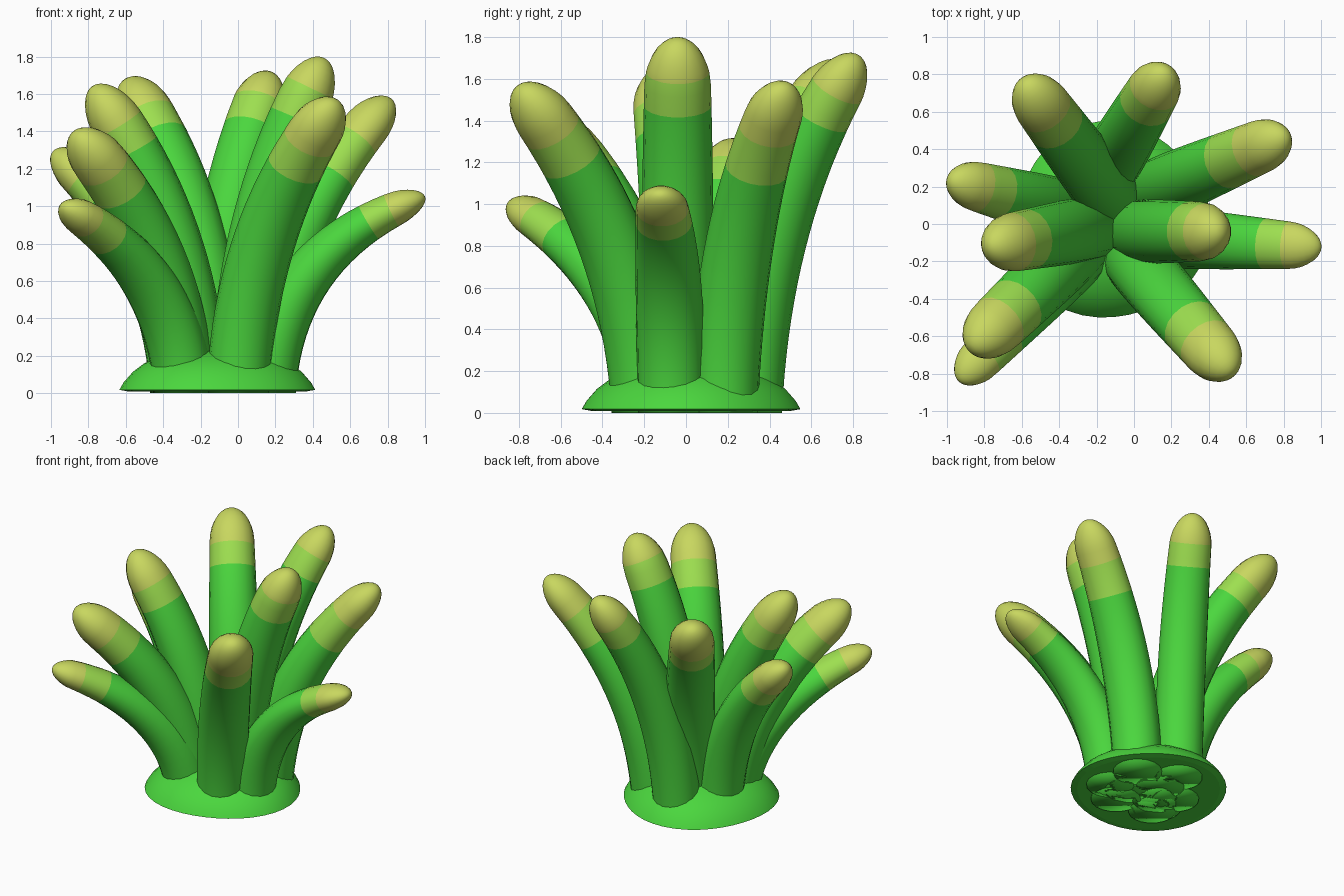
import bpy, bmesh, math
from mathutils import Vector

if "Cube" in bpy.data.objects:
    bpy.data.objects.remove(bpy.data.objects["Cube"])


def material(name, col):
    m = bpy.data.materials.new(name)
    m.diffuse_color = (*col, 1)
    m.use_nodes = True
    m.node_tree.nodes["Principled BSDF"].inputs["Base Color"].default_value = m.diffuse_color
    return m


GREEN = material("leaf green", (0.07, 0.68, 0.048))
LIME = material("lime band", (0.34, 0.74, 0.08))
YELLOW = material("yellow tip", (0.58, 0.68, 0.115))


def finish(bm, name, mats):
    bmesh.ops.recalc_face_normals(bm, faces=bm.faces)
    me = bpy.data.meshes.new(name)
    bm.to_mesh(me)
    bm.free()
    for m in mats:
        me.materials.append(m)
    ob = bpy.data.objects.new(name, me)
    bpy.context.collection.objects.link(ob)
    for p in me.polygons:
        p.use_smooth = True
    return ob


def skin(bm, rings):
    """Join consecutive rings with quads; returns faces per band."""
    bands = []
    for a, b in zip(rings, rings[1:]):
        n = len(a)
        bands.append([bm.faces.new((a[i], a[(i + 1) % n], b[(i + 1) % n], b[i]))
                      for i in range(n)])
    bm.faces.new(rings[0])
    bm.faces.new(rings[-1])
    return bands


def foot_point(r, z, a):
    """Point on the foot, which bulges slightly to the front left."""
    u = a - math.pi / 4
    r *= 1 - 0.03 * (math.cos(u) + math.cos(3 * u))
    return (-0.11 + r * math.cos(a), 0.025 + r * math.sin(a), z)


# Low domed foot
bm = bmesh.new()
profile = [(0.48, 0.01), (0.523, 0.018), (0.50, 0.058), (0.45, 0.115), (0.39, 0.16),
           (0.30, 0.205), (0.16, 0.24), (0.03, 0.25)]
N = 40
skin(bm, [[bm.verts.new(foot_point(r, z, 2 * math.pi * i / N)) for i in range(N)]
          for r, z in profile])
foot = finish(bm, "domed_foot", [GREEN])
for p in foot.data.polygons:
    if p.normal.z < -0.9:
        p.use_smooth = False


def tentacle(name, base, tip, r0, r1, flat, lift, lime, yellow):
    """Curved finger: vertical at the base, leaning outward, with a rounded tip."""
    p0, p2 = Vector((*base, 0.0)), Vector(tip)
    p1 = p0.lerp(p2, 0.07)
    p1.z = lift * p2.z
    side = Vector((-(p2 - p0).y, (p2 - p0).x, 0)).normalized()
    cap = 1.6 * r1 / (2 * (p2 - p1).length)
    # even steps along the shaft, then closer steps round the tip
    ts = [(1 - cap) * i / 18 for i in range(19)]
    ts += [1 - cap + cap * math.sin(math.radians(a)) for a in (12, 24, 36, 48, 59, 69, 78, 85)]
    # put rings exactly on the colour borders
    for border in (lime, yellow):
        k = min(range(1, len(ts) - 1), key=lambda j: abs(ts[j] - border))
        ts[k] = border
    n = 18
    bm = bmesh.new()
    rings = []
    for t in ts:
        c = p0 * (1 - t) ** 2 + p1 * 2 * t * (1 - t) + p2 * t * t
        d = ((p1 - p0) * (1 - t) + (p2 - p1) * t).normalized()
        if t == 0:
            d = Vector((0, 0, 1))
        up = d.cross(side)
        r = (r0 + (r1 - r0) * t ** 2) * (1 + 0.05 * math.sin(math.pi * t))
        if t > 1 - cap:
            r *= math.sqrt(max(0, 1 - ((t - 1 + cap) / cap) ** 2))
        f = 1 + (flat - 1) * t
        rings.append([bm.verts.new(c + side * r * math.cos(2 * math.pi * i / n)
                                   + up * r * f * math.sin(2 * math.pi * i / n))
                      for i in range(n)])
    bands = skin(bm, rings)
    # colour by distance along the finger
    for k, faces in enumerate(bands):
        t = (ts[k] + ts[k + 1]) / 2
        for fc in faces:
            fc.material_index = 0 if t < lime else 1 if t < yellow else 2
    bm.faces.ensure_lookup_table()
    bm.faces[-1].material_index = 2
    finish(bm, name, [GREEN, LIME, YELLOW])


# name, base xy, tip xyz, base radius, tip radius, flattening, bend height, band starts
for spec in [
    ("back_left_tentacle", (-0.12, 0.13), (-0.59, 0.765, 1.67), 0.163, 0.143, 0.88, 0.60, 0.78, 0.86),
    ("back_tentacle", (-0.14, 0.30), (0.17, 0.825, 1.71), 0.160, 0.135, 0.88, 0.58, 0.80, 0.89),
    ("back_right_tentacle", (0.12, 0.18), (0.82, 0.475, 1.57), 0.165, 0.132, 0.85, 0.58, 0.71, 0.84),
    ("left_low_tentacle", (-0.31, 0.06), (-0.99, 0.24, 1.29), 0.160, 0.120, 0.85, 0.62, 0.76, 0.86),
    ("left_high_tentacle", (-0.22, -0.02), (-0.78, -0.12, 1.64), 0.167, 0.150, 0.88, 0.57, 0.77, 0.86),
    ("centre_tentacle", (0.01, -0.04), (0.465, -0.04, 1.79), 0.165, 0.153, 0.90, 0.57, 0.80, 0.90),
    ("right_low_tentacle", (0.15, -0.07), (1.0, -0.125, 1.05), 0.160, 0.115, 0.70, 0.74, 0.79, 0.88),
    ("front_right_tentacle", (0.0, -0.19), (0.52, -0.80, 1.56), 0.168, 0.145, 0.88, 0.57, 0.75, 0.85),
    ("front_left_tentacle", (-0.29, -0.11), (-0.87, -0.67, 1.39), 0.165, 0.150, 0.88, 0.58, 0.75, 0.85),
    ("front_left_low_tentacle", (-0.29, -0.16), (-0.935, -0.84, 1.0), 0.158, 0.105, 0.80, 0.67, 0.78, 0.89),
]:
    tentacle(*spec)
